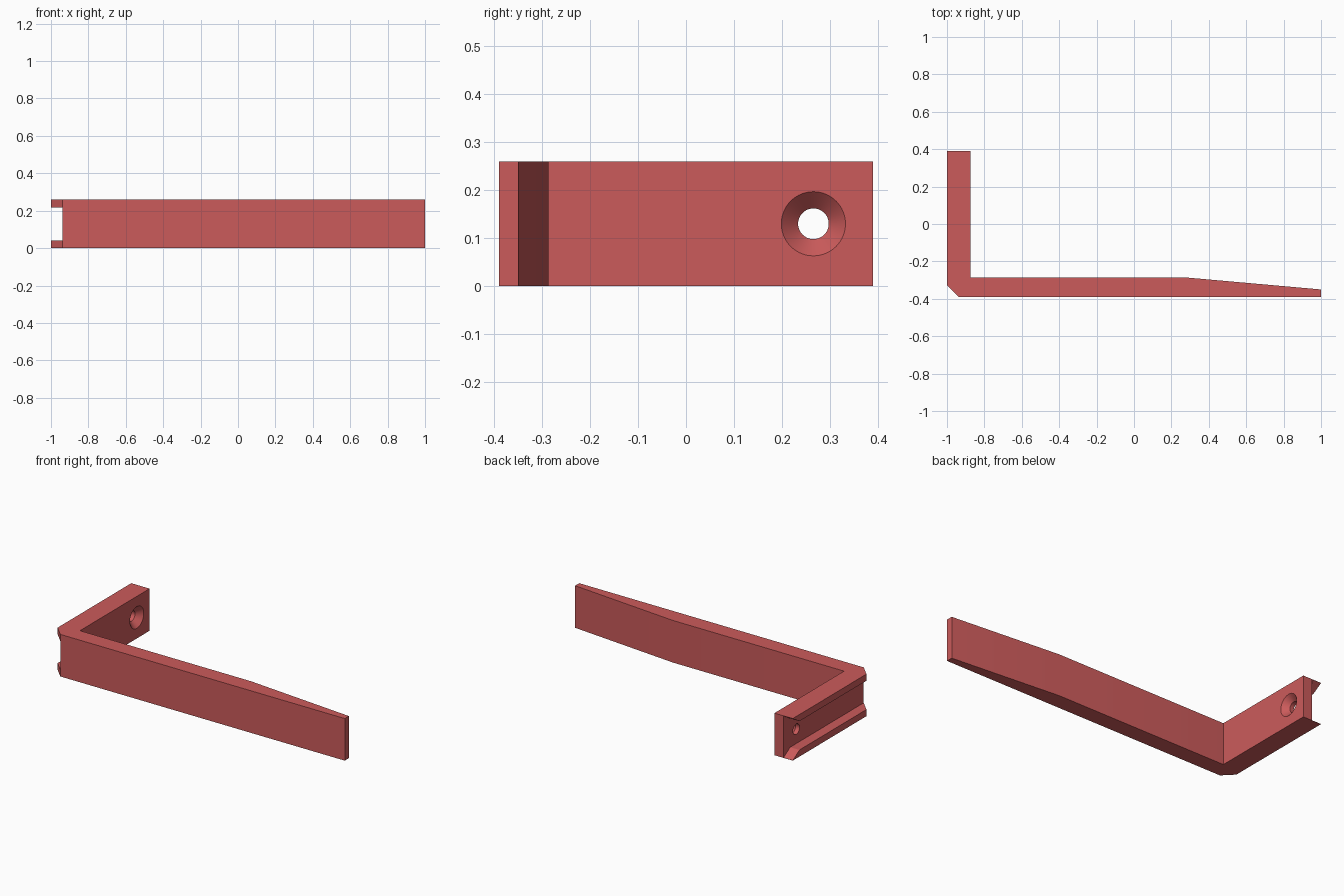
import bpy, bmesh, math
from mathutils import Matrix, Vector

if "Cube" in bpy.data.objects:
    bpy.data.objects.remove(bpy.data.objects["Cube"])

H = 0.259          # height of the bracket
HALF = 0.39        # half depth
WEB = -0.937       # floor of the side channel
LIP = 0.041        # thickness of the channel lips

red = bpy.data.materials.new("soft red")
red.diffuse_color = (0.60, 0.105, 0.105, 1)
red.use_nodes = True
red.node_tree.nodes["Principled BSDF"].inputs["Base Color"].default_value = red.diffuse_color


def prism(name, points, offset):
    """Closed prism: a 3D outline pushed along an offset."""
    bm = bmesh.new()
    face = bm.faces.new([bm.verts.new(p) for p in points])
    res = bmesh.ops.extrude_face_region(bm, geom=[face])
    verts = [v for v in res["geom"] if isinstance(v, bmesh.types.BMVert)]
    bmesh.ops.translate(bm, verts=verts, vec=Vector(offset))
    bmesh.ops.recalc_face_normals(bm, faces=bm.faces[:])
    return finish(name, bm)


def finish(name, bm):
    mesh = bpy.data.meshes.new(name)
    bm.to_mesh(mesh)
    bm.free()
    mesh.materials.append(red)
    obj = bpy.data.objects.new(name, mesh)
    bpy.context.collection.objects.link(obj)
    return obj


def lathe_x(name, profile, y, z, steps=64):
    """Turned solid about an axis along x; profile is (x, radius)."""
    bm = bmesh.new()
    rings = [[bm.verts.new((x, y + r * math.cos(2 * math.pi * i / steps),
                            z + r * math.sin(2 * math.pi * i / steps)))
              for i in range(steps)] for x, r in profile]
    for a, b in zip(rings, rings[1:]):
        for i in range(steps):
            j = (i + 1) % steps
            bm.faces.new((a[i], a[j], b[j], b[i]))
    bm.faces.new(rings[0])
    bm.faces.new(rings[-1])
    bmesh.ops.recalc_face_normals(bm, faces=bm.faces[:])
    return finish(name, bm)


# L-shaped body with a chamfered corner and a tapered long arm
outline = [(-1, HALF), (-1, -0.326), (WEB, -HALF), (1, -HALF),
           (1, -0.35), (0.29, -0.287), (-0.875, -0.287), (-0.875, HALF)]
body = prism("bracket", [(x, y, 0) for x, y in outline], (0, 0, H))

# Channel along the short arm, its lips bevelled to a point at the back end
half = [(-0.6, LIP), (HALF - 0.065, LIP), (HALF, 0.001), (0.5, 0.001)]
side = half + [(y, H - z) for y, z in reversed(half)]
channel = prism("channel_cutter", [(WEB, y, z) for y, z in side], (-0.3, 0, 0))

# Countersunk screw hole through the short arm
hole = lathe_x("screw_hole_cutter",
               [(-1.1, 0.032), (-0.91, 0.032), (-0.875, 0.067), (-0.80, 0.067)],
               0.266, H / 2)

for cutter in (channel, hole):
    mod = body.modifiers.new(cutter.name, "BOOLEAN")
    mod.operation = "DIFFERENCE"
    mod.solver = "EXACT"
    mod.object = cutter

# Apply the cuts, then remove the cutters
bpy.context.view_layer.objects.active = body
body.select_set(True)
for mod in list(body.modifiers):
    bpy.ops.object.modifier_apply(modifier=mod.name)
for cutter in (channel, hole):
    bpy.data.objects.remove(cutter)
bpy.ops.object.shade_smooth_by_angle(angle=math.radians(20))
